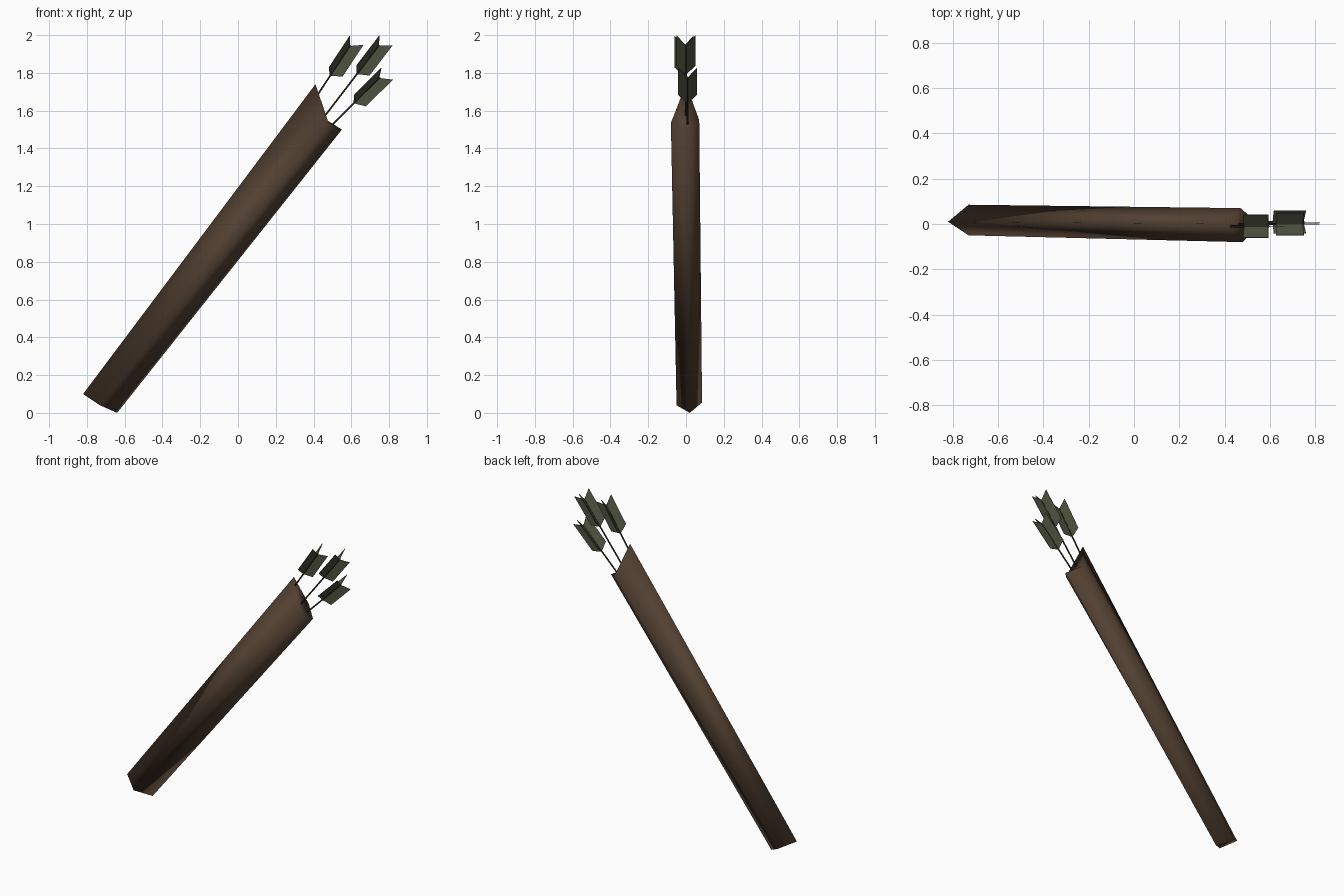
import bpy, bmesh, math
from mathutils import Vector

if "Cube" in bpy.data.objects:
    bpy.data.objects.remove(bpy.data.objects["Cube"])


def material(name, rgb):
    m = bpy.data.materials.new(name)
    m.diffuse_color = (*rgb, 1)
    m.use_nodes = True
    m.node_tree.nodes["Principled BSDF"].inputs["Base Color"].default_value = m.diffuse_color
    return m


LEATHER = material("brown leather", (0.085, 0.051, 0.031))
FEATHER = material("olive feather", (0.075, 0.085, 0.050))
WOOD = material("dark wood", (0.040, 0.027, 0.018))


def make_object(name, verts, faces, mat, smooth=False, recalc=True):
    me = bpy.data.meshes.new(name)
    me.from_pydata([tuple(v) for v in verts], [], faces)
    if recalc:
        bm = bmesh.new()
        bm.from_mesh(me)
        bmesh.ops.recalc_face_normals(bm, faces=bm.faces)
        bm.to_mesh(me)
        bm.free()
    for p in me.polygons:
        p.use_smooth = smooth
    me.materials.append(mat)
    ob = bpy.data.objects.new(name, me)
    bpy.context.collection.objects.link(ob)
    return ob


# Quiver: four-sided leaning tube, slanted folded mouth, smooth shaded
bottom = [(-0.82, 0.01, 0.10), (-0.73, -0.05, 0.04), (-0.64, 0.02, 0.0), (-0.73, 0.085, 0.055)]
mouth = [(0.41, 0.0, 1.74), (0.48, -0.08, 1.535), (0.55, 0.0, 1.50), (0.47, 0.07, 1.55)]
sides = [(i, (i + 1) % 4, (i + 1) % 4 + 4, i + 4) for i in range(4)]
caps = [(0, 3, 1), (1, 3, 2), (4, 5, 7), (5, 6, 7)]
make_object("quiver", bottom + mouth, sides + caps, LEATHER, smooth=True)


# Arrows: thin shaft with three feather vanes, one facing down
def arrow(index, tail, angle, shaft_length):
    tail = Vector(tail)
    axis = Vector((math.cos(angle), 0, math.sin(angle)))
    down = Vector((math.sin(angle), 0, -math.cos(angle)))
    side = Vector((0, 1, 0))

    def ring(s, r, n):
        return [tail + axis * s + (down * math.cos(2 * math.pi * k / n)
                + side * math.sin(2 * math.pi * k / n)) * r for k in range(n)]

    n = 5
    verts = ring(-shaft_length, 0.005, n) + ring(-0.04, 0.005, n)
    faces = [(k, (k + 1) % n, (k + 1) % n + n, k + n) for k in range(n)]
    faces += [tuple(range(n)), tuple(range(n, 2 * n))]
    make_object(f"arrow_shaft_{index}", verts, faces, WOOD)

    verts, faces = [], []
    for k in range(3):
        a = 2 * math.pi * k / 3
        out = down * math.cos(a) + side * math.sin(a)
        b = len(verts)
        for s, r in ((-0.235, 0), (-0.2, 0.058), (0, 0.058), (-0.045, 0)):
            verts.append(tail + axis * s + out * r)
        faces.append((b, b + 1, b + 2, b + 3))
    ob = make_object(f"arrow_feathers_{index}", verts, faces, FEATHER, recalc=False)
    mod = ob.modifiers.new("thickness", 'SOLIDIFY')
    mod.thickness = 0.003
    mod.offset = 0


arrow(1, (0.616, -0.01, 1.98), math.radians(56.6), 0.5)
arrow(2, (0.772, 0.0, 1.98), math.radians(52.5), 0.65)
arrow(3, (0.779, 0.008, 1.805), math.radians(44.8), 0.46)
